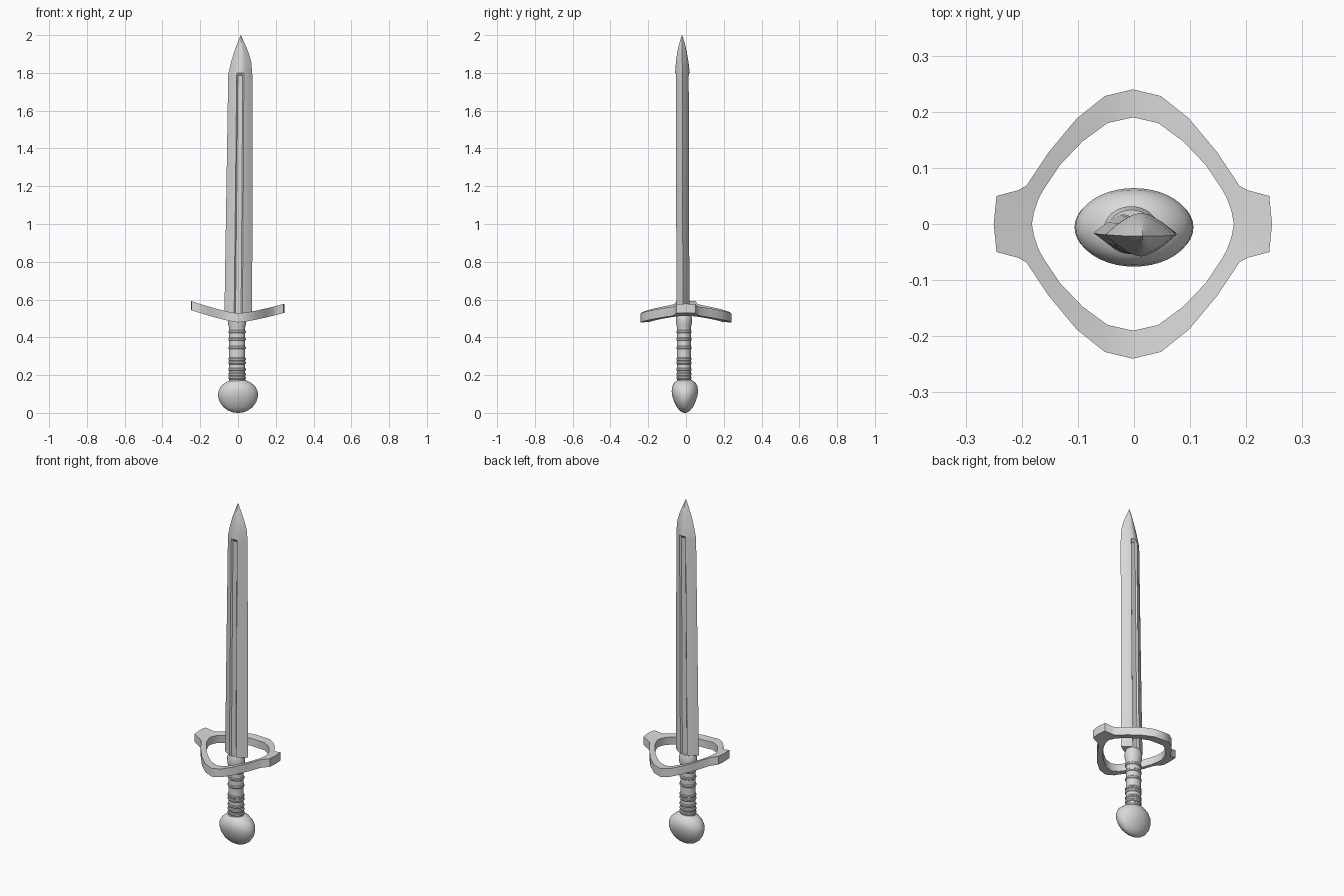
import bpy, bmesh, math

if "Cube" in bpy.data.objects:
    bpy.data.objects.remove(bpy.data.objects["Cube"])

steel = bpy.data.materials.new("steel_grey")
steel.diffuse_color = (0.7, 0.7, 0.7, 1)
steel.use_nodes = True
steel.node_tree.nodes["Principled BSDF"].inputs["Base Color"].default_value = steel.diffuse_color


def loft(name, rings, angle=35, closed=False):
    """Skin a list of equal-length rings; cap the ends, or join them in a loop."""
    bm = bmesh.new()
    loops = [[bm.verts.new(p) for p in ring] for ring in rings]
    n = len(loops[0])
    pairs = list(zip(loops, loops[1:]))
    if closed:
        pairs.append((loops[-1], loops[0]))
    for a, b in pairs:
        for i in range(n):
            j = (i + 1) % n
            bm.faces.new((a[i], a[j], b[j], b[i]))
    if not closed:
        bm.faces.new(loops[0])
        bm.faces.new(loops[-1])
    bmesh.ops.remove_doubles(bm, verts=bm.verts, dist=0.00005)
    bmesh.ops.recalc_face_normals(bm, faces=bm.faces)
    mesh = bpy.data.meshes.new(name)
    bm.to_mesh(mesh)
    bm.free()
    mesh.materials.append(steel)
    ob = bpy.data.objects.new(name, mesh)
    bpy.context.collection.objects.link(ob)
    bpy.ops.object.select_all(action='DESELECT')
    ob.select_set(True)
    bpy.context.view_layer.objects.active = ob
    bpy.ops.object.shade_smooth_by_angle(angle=math.radians(angle))
    return ob


def ellipse(cx, cy, z, rx, ry, n=32):
    return [(cx + rx * math.cos(2 * math.pi * i / n),
             cy + ry * math.sin(2 * math.pi * i / n), z) for i in range(n)]


# Pommel: flattened egg, (z, x radius, y radius)
pommel = [(0, .004, .003), (.003, .028, .014), (.012, .052, .027), (.03, .077, .042),
          (.06, .098, .057), (.09, .106, .067), (.115, .104, .070), (.14, .091, .067),
          (.16, .069, .056), (.172, .045, .040), (.177, .02, .02)]
loft("pommel", [ellipse(0, -.006, z, rx, ry, 40) for z, rx, ry in pommel], 50)

# Grip: oval handle with raised wrap bands
profile = [(.165, 1.0)]
for z in (.185, .205, .23, .265, .285, .345, .39, .43):
    profile += [(z - .008, .97), (z - .004, 1.05), (z + .004, 1.05), (z + .008, .97)]
profile += [(.455, .98), (.472, 1.1), (.505, 1.12), (.525, .95)]
loft("grip", [ellipse(-.005, -.011, z, .044 * s, .038 * s) for z, s in profile])

# Blade: lens section with a central fuller on both faces
steps = (-1, -.65, -.36, -.30, -.2, 0, .2, .30, .36, .65, 1)


def blade_ring(z, left, right, half, depth, mid):
    cx, hw = (left + right) / 2, (right - left) / 2
    side = []
    for t in steps:
        y = half * (1 - abs(t) ** 1.6)
        if abs(t) < .25:
            y = half * (1 - .3 ** 1.6) - depth if depth else y
        side.append((cx + hw * t, y))
    front = [(x, mid - y, z) for x, y in side]
    back = [(x, mid + y, z) for x, y in side[-2:0:-1]]
    return front + back


sections = [(.525, -.072, .075, .040, .008, -.016), (1.15, -.062, .076, .040, .008, -.018),
            (1.785, -.052, .076, .039, .007, -.019), (1.80, -.050, .075, .039, 0, -.019),
            (1.86, -.036, .070, .033, 0, -.020), (1.91, -.021, .055, .025, 0, -.021),
            (1.955, -.004, .036, .015, 0, -.021), (1.985, .008, .022, .006, 0, -.021),
            (2.0, .0145, .0155, .0005, 0, -.021)]
loft("blade", [blade_ring(*s) for s in sections], 28)

# Guard: rounded diamond ring with end lugs; one quarter is mirrored four ways
outer = [(.248, 0), (.243, .05), (.205, .060), (.19, .068), (.15, .128),
         (.1, .188), (.05, .228), (0, .24)]
inner = [(.18, 0), (.176, .022), (.168, .045), (.16, .06), (.13, .105),
         (.09, .147), (.045, .18), (0, .19)]


def around(q):
    top = q + [(-x, y) for x, y in q[-2::-1]]
    return top + [(x, -y) for x, y in top[-2:0:-1]]


def height(x):
    return .503 + .056 * (abs(x) / .24) ** 1.3 - .03 * x


guard = []
for (ox, oy), (ix, iy) in zip(around(outer), around(inner)):
    zo, zi = height(ox), height(ix)
    guard.append([(ox - .002, oy, zo - .024), (ox - .002, oy, zo + .024),
                  (ix - .002, iy, zi + .022), (ix - .002, iy, zi - .022)])
loft("guard", guard, 30, closed=True)
